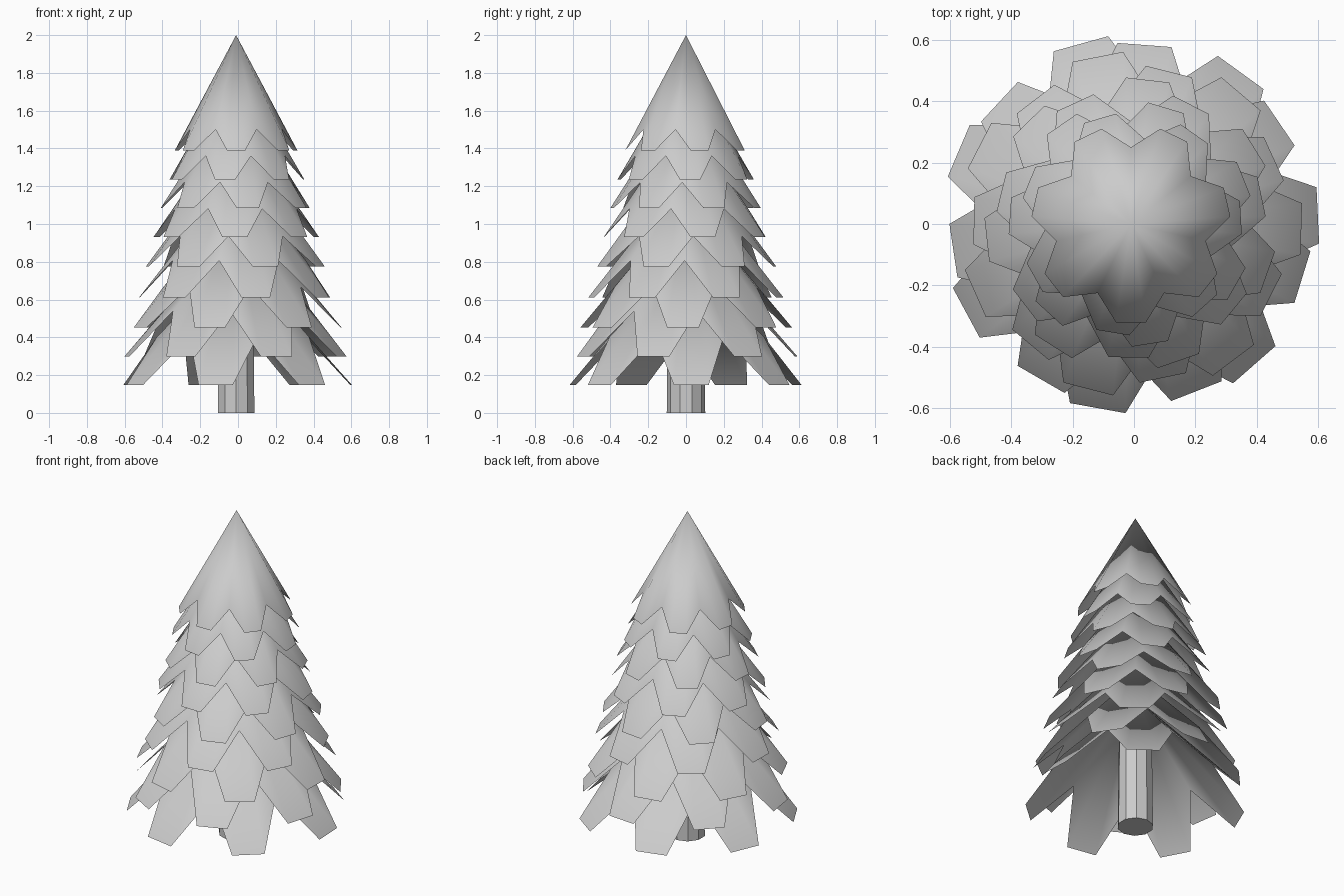
import bpy, bmesh
from math import sin, cos, radians, pi

if "Cube" in bpy.data.objects:
    bpy.data.objects.remove(bpy.data.objects["Cube"])

AX = -0.01      # tree axis x
LOBES = 7


def finish(bm, name):
    me = bpy.data.meshes.new(name)
    bm.to_mesh(me)
    bm.free()
    ob = bpy.data.objects.new(name, me)
    bpy.context.collection.objects.link(ob)
    return ob


# foliage tier: 21-sided open cone, every third rim vertex pulled in and up
def tier(name, z, radius, notch_r, notch_h, height, phase):
    bm = bmesh.new()
    top = bm.verts.new((AX, 0, z + height))
    n = LOBES * 3
    rim = []
    for i in range(n):
        a = radians(-90 + phase) + 2 * pi * i / n
        r, h = (notch_r, z + notch_h) if i % 3 == 0 else (radius, z)
        rim.append(bm.verts.new((AX + r * cos(a), r * sin(a), h)))
    for i in range(n):
        f = bm.faces.new((top, rim[i], rim[(i + 1) % n]))
        f.smooth = True
    finish(bm, name)


# rim z, rim radius, notch radius, notch height, twist of each tier, bottom to top
TIERS = [(.147, .617, .42, .255, 15.5), (.298, .592, .405, .24, 47.1),
         (.452, .562, .385, .215, 11.2), (.611, .518, .37, .195, 37.4),
         (.775, .478, .35, .16, 44.8), (.93, .44, .33, .15, 24.7),
         (1.085, .4, .295, .135, 34.7), (1.235, .363, .28, .125, 16.3),
         (1.39, .325, .25, .11, 25.7)]
for k, (z, r, nr, nh, ph) in enumerate(TIERS):
    tier(f"foliage_tier_{k + 1}", z, r, nr, nh, .69 - .01 * k, ph)

# trunk
bm = bmesh.new()
bmesh.ops.create_cone(bm, cap_ends=True, segments=10, radius1=.102, radius2=.095, depth=.6)
bmesh.ops.translate(bm, verts=bm.verts, vec=(AX, 0, .3))
finish(bm, "trunk")
